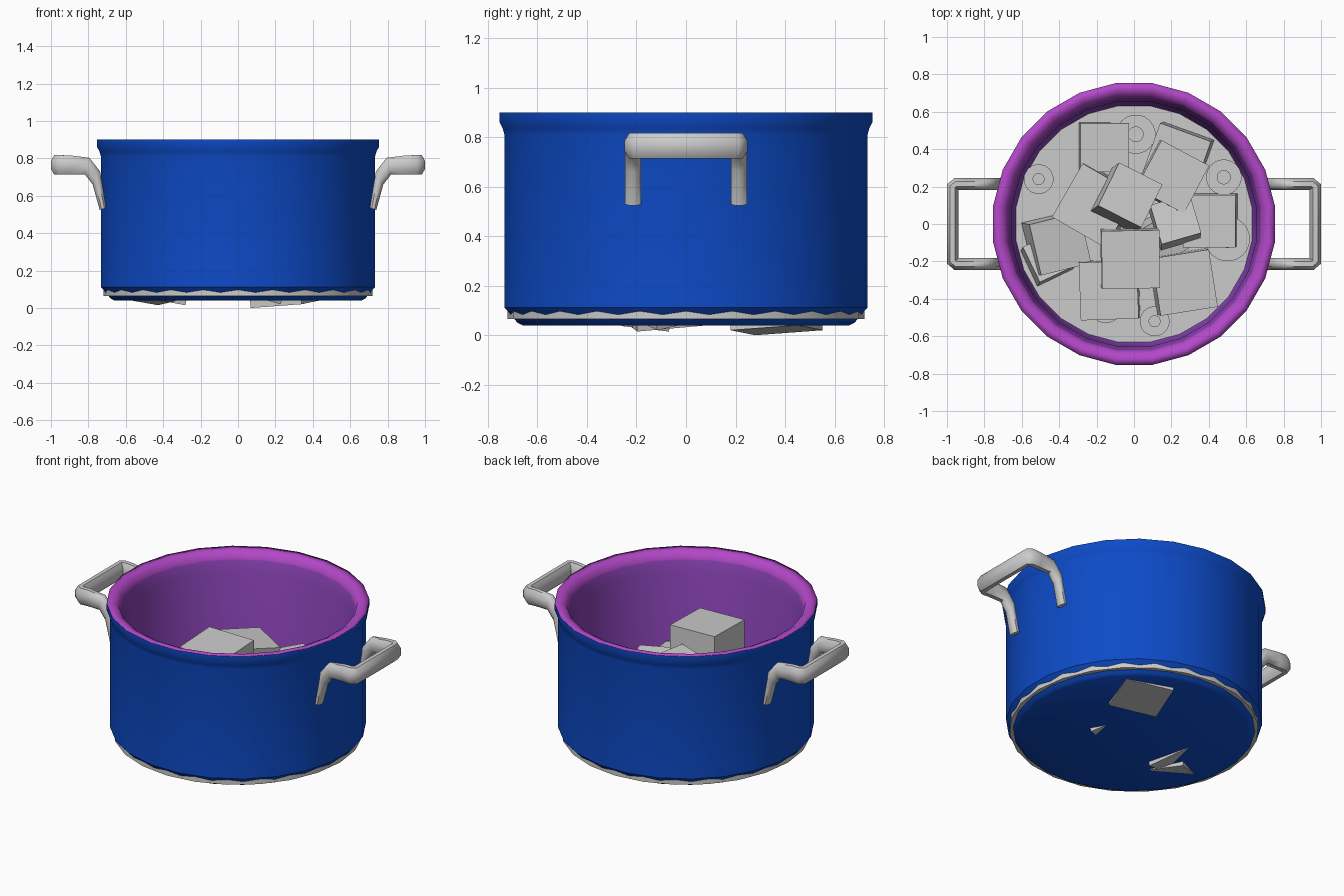
import bpy, bmesh, math
from mathutils import Vector, Euler

if "Cube" in bpy.data.objects:
    bpy.data.objects.remove(bpy.data.objects["Cube"])

SIDES = 24


def material(name, rgb):
    m = bpy.data.materials.new(name)
    m.diffuse_color = (*rgb, 1)
    m.use_nodes = True
    m.node_tree.nodes["Principled BSDF"].inputs["Base Color"].default_value = m.diffuse_color
    return m


def add_object(name, bm, mat=None, smooth=None):
    me = bpy.data.meshes.new(name)
    bm.to_mesh(me)
    bm.free()
    ob = bpy.data.objects.new(name, me)
    bpy.context.collection.objects.link(ob)
    if mat:
        me.materials.append(mat)
    if smooth:
        bpy.ops.object.select_all(action='DESELECT')
        ob.select_set(True)
        bpy.context.view_layer.objects.active = ob
        bpy.ops.object.shade_smooth_by_angle(angle=math.radians(smooth))
    return ob


def bridge(bm, rings):
    for a, b in zip(rings, rings[1:]):
        n = len(a)
        for i in range(n):
            j = (i + 1) % n
            bm.faces.new((a[i], a[j], b[j], b[i]))


def lathe(name, profile, mat=None, phase=0.5, cap_start=False, cap_end=False,
          sides=SIDES, centre=(0, 0), smooth=40):
    bm = bmesh.new()
    rings = []
    for r, z in profile:
        ring = []
        for i in range(sides):
            a = 2 * math.pi * (i + phase) / sides
            ring.append(bm.verts.new((centre[0] + r * math.cos(a),
                                      centre[1] + r * math.sin(a), z)))
        rings.append(ring)
    bridge(bm, rings)
    if cap_start:
        bm.faces.new(rings[0][::-1])
    if cap_end:
        bm.faces.new(rings[-1])
    return add_object(name, bm, mat, smooth)


blue = material("blue_enamel", (0.004, 0.070, 0.58))
rim_purple = material("rim_purple", (0.45, 0.065, 0.58))
wall_purple = material("wall_purple", (0.26, 0.058, 0.48))

# Pot shell: blue outside, rolled purple rim, purple inner wall
k = 1 / math.cos(math.pi / SIDES)
outer = [(0.66, 0.04), (0.68, 0.05), (0.712, 0.088), (0.733, 0.112), (0.733, 0.81),
         (0.74, 0.835), (0.753, 0.86), (0.753, 0.90)]
rim = [(0.742, 0.87), (0.753, 0.90), (0.715, 0.90), (0.685, 0.885), (0.675, 0.85)]
wall = [(0.675, 0.85), (0.655, 0.78), (0.645, 0.20), (0.63, 0.13), (0.60, 0.09)]
lathe("pot_outside", [(r * k, z) for r, z in outer], blue, cap_start=True)
lathe("pot_rim", [(r * k, z) for r, z in rim], rim_purple, smooth=179)
lathe("pot_inner_wall", [(r * k, z) for r, z in wall], wall_purple, cap_end=True)

# Broth disc, just showing through the lower bevel of the pot
lathe("broth", [(0.72, 0.065), (0.72, 0.14)], phase=0, cap_start=True, cap_end=True)

# Handles: flattened section swept along a bent loop
# each section: centre, half-width vector (x, y), half-thickness vector (x, z)
half = [
    ((0.722, 0.213, 0.53), (0, 0.033), (-0.018, 0.006)),
    ((0.757, 0.213, 0.695), (0, 0.033), (-0.020, 0.036)),
    ((0.806, 0.213, 0.758), (0, 0.033), (-0.012, 0.046)),
    ((0.90, 0.213, 0.765), (0, 0.033), (0, 0.052)),
    ((0.950, 0.215, 0.765), (0.008, 0.033), (0, 0.053)),
    ((0.970, 0.200, 0.765), (0.031, 0.012), (0, 0.053)),
]
sections = half + [((c[0], -c[1], c[2]), (u[0], -u[1]), v) for c, u, v in half[::-1]]


def handle(name, side):
    bm = bmesh.new()
    rings = []
    for c, u, v in sections:
        u3, v3 = Vector((u[0], u[1], 0)), Vector((v[0], 0, v[1]))
        ring = []
        for i in range(8):
            a = 2 * math.pi * (i + 0.5) / 8
            p = Vector(c) + (u3 * math.cos(a) + v3 * math.sin(a)) * 1.06
            ring.append(bm.verts.new((p.x * side, p.y, p.z)))
        rings.append(ring)
    bridge(bm, rings)
    bm.faces.new(rings[0][::-1])
    bm.faces.new(rings[-1])
    bmesh.ops.recalc_face_normals(bm, faces=bm.faces)
    add_object(name, bm, None, 50)


handle("handle_right", 1)
handle("handle_left", -1)

# Diced chunks: x, y, size, lowest z, tilt about x, tilt about y, turn (degrees)
chunks = [
    (-0.02, -0.185, 0.31, 0.38, 2, 1, 1),
    (-0.04, 0.14, 0.26, 0.31, -10, 5, -27),
    (0.22, 0.01, 0.22, 0.26, -8, 4, 16),
    (0.20, 0.25, 0.29, 0.20, -2, 2, -28),
    (-0.16, 0.41, 0.26, 0.08, 1, 2, 0),
    (-0.20, 0.10, 0.33, 0.04, 3, -4, -30),
    (-0.465, -0.19, 0.21, 0.015, -6, 9, 25),
    (-0.13, -0.35, 0.31, 0.05, 2, -2, 2),
    (0.26, -0.31, 0.31, 0.05, 2, 4, 9),
    (0.41, 0.02, 0.28, 0.05, 2, -3, 0),
    (0.24, 0.36, 0.29, 0.0, 4, -4, -20),
    (-0.42, -0.10, 0.28, 0.015, 5, 10, 14),
    (0.12, -0.08, 0.22, 0.02, 12, 14, 30),
]
for n, (x, y, size, low, tx, ty, turn) in enumerate(chunks, 1):
    bm = bmesh.new()
    bmesh.ops.create_cube(bm, size=size)
    rot = Euler([math.radians(a) for a in (tx, ty, turn)]).to_matrix()
    bmesh.ops.rotate(bm, cent=(0, 0, 0), matrix=rot, verts=bm.verts)
    drop = min(v.co.z for v in bm.verts)
    bmesh.ops.translate(bm, vec=(x, y, low - drop), verts=bm.verts)
    add_object(f"diced_chunk_{n}", bm)

# Round slices with a raised core, floating in the broth
slices = [(-0.51, 0.24, 0.08), (0.11, -0.52, 0.08), (0.01, 0.48, 0.105),
          (0.48, 0.25, 0.095), (0.50, -0.08, 0.12), (-0.15, -0.44, 0.09)]
for n, (x, y, r) in enumerate(slices, 1):
    lathe(f"round_slice_{n}",
          [(r, 0.10), (r, 0.17), (r * 0.4, 0.17), (r * 0.4, 0.18)],
          cap_start=True, cap_end=True, sides=20, centre=(x, y))
